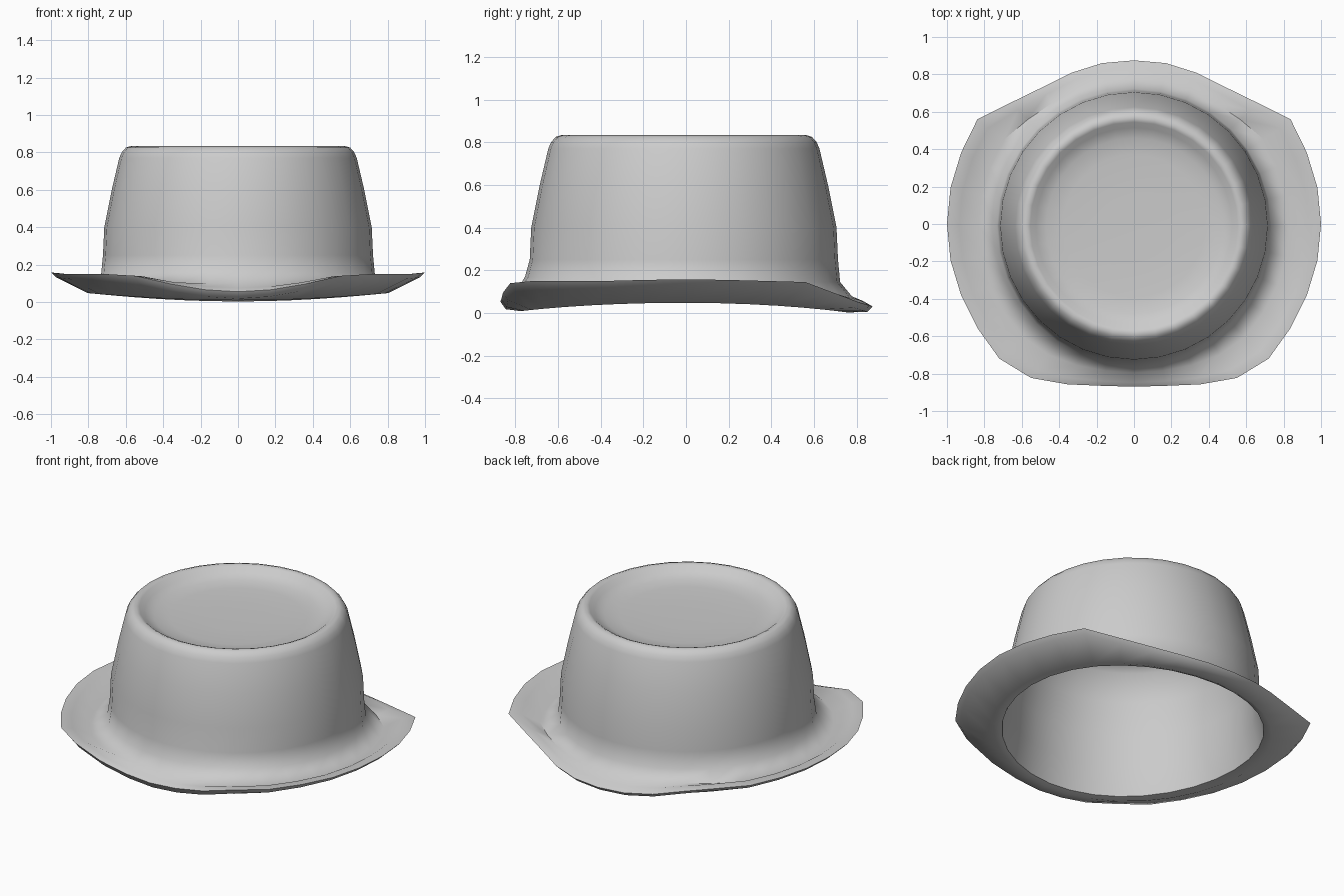
import bpy, bmesh, math

if "Cube" in bpy.data.objects:
    bpy.data.objects.remove(bpy.data.objects["Cube"])

N = 32  # sides around the hat
# Brim outline from back (+y) round to front (-y): radius and height of the edge
EDGE_R = [.875, .877, .875, .88, .922, 1.007, 1, 1, 1, 1, 1, 1.005, 1.018, .99, .928, .882, .87]
EDGE_Z = [.03, .035, .05, .08, .11, .145, .15, .155, .158, .155, .15, .15, .15, .14, .095, .065, .055]
# Crown profile (radius, height), top down to the flare
CROWN = [(.18, .765), (.38, .77), (.47, .778), (.525, .80), (.555, .825), (.575, .833),
         (.60, .825), (.622, .80), (.635, .77), (.675, .60), (.715, .40), (.722, .25)]
# Lining profile, from the opening up to the inside of the top
LINING = [(.712, .20), (.703, .40), (.663, .60), (.622, .77), (.57, .80), (.53, .775),
          (.47, .756), (.18, .748)]

bm = bmesh.new()


def ring(radius_height, shift=-.01):
    """One loop of vertices; radius_height(k, angle) gives the section point."""
    out = []
    for i in range(N):
        a = 2 * math.pi * i / N
        r, z = radius_height(min(i, N - i), a)
        out.append(bm.verts.new((r * math.sin(a), r * math.cos(a) + shift, z)))
    return out


def round_ring(r, z):
    return ring(lambda k, a: (r, z))


def front(a):
    return max(0, -math.cos(a)) ** 2


def side(a):
    return math.sin(a) ** 2


def flare(k, a):
    return .732 + .012 * front(a), .145 + .025 * front(a)


def top_mid(k, a):
    r = .74 + .35 * (EDGE_R[k] - .74)
    return r, .078 + .022 * front(a) + .012 * side(a)


def top_outer(k, a):
    r = .74 + .75 * (EDGE_R[k] - .74)
    return r, .25 * .085 + .75 * EDGE_Z[k] + .012


def edge(k, a):
    return EDGE_R[k], EDGE_Z[k]


def under_edge(k, a):
    return EDGE_R[k] - .025, EDGE_Z[k] - .025 - .012 * front(a)


def under_low(k, a):
    return .765 + .04 * side(a), .003 + .045 * side(a) + .006 * front(a)


def opening(k, a):
    return .735 + .015 * side(a), .018 + .04 * side(a)


# Crown, brim top, brim edge, underside and lining as one closed shell
rings = [round_ring(r, z) for r, z in CROWN]
rings += [ring(f) for f in (flare, top_mid, top_outer)]
rings += [ring(f, 0) for f in (edge, under_edge)]
rings += [ring(f) for f in (under_low, opening)]
rings += [round_ring(r, z) for r, z in LINING]

for upper, lower in zip(rings, rings[1:]):
    for i in range(N):
        j = (i + 1) % N
        bm.faces.new((upper[i], upper[j], lower[j], lower[i]))
bm.faces.new(rings[0])
bm.faces.new(rings[-1])
bmesh.ops.recalc_face_normals(bm, faces=bm.faces)

mesh = bpy.data.meshes.new("hat")
bm.to_mesh(mesh)
bm.free()
hat = bpy.data.objects.new("hat", mesh)
bpy.context.collection.objects.link(hat)

# Smooth felt with a crisp opening and brim edge
bpy.context.view_layer.objects.active = hat
hat.select_set(True)
bpy.ops.object.shade_smooth_by_angle(angle=math.radians(60))
